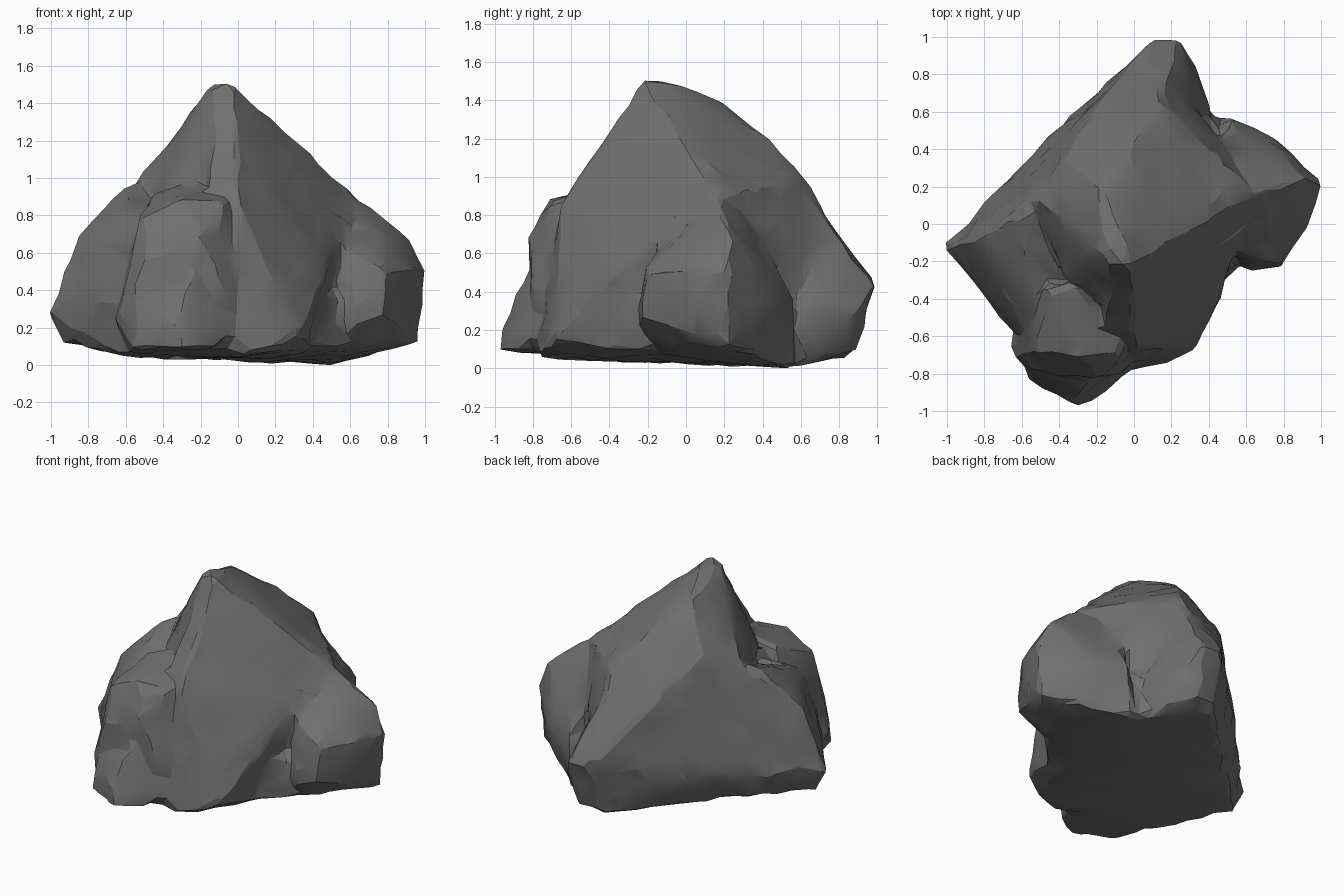
import bpy
import bmesh
from math import radians
from mathutils import noise

cube = bpy.data.objects.get("Cube")
if cube:
    bpy.data.objects.remove(cube, do_unlink=True)

stone = bpy.data.materials.new("dark grey stone")
stone.use_nodes = True
GREY = (0.16, 0.16, 0.16, 1)
stone.diffuse_color = GREY
bsdf = next(n for n in stone.node_tree.nodes if n.type == "BSDF_PRINCIPLED")
bsdf.inputs["Base Color"].default_value = GREY
bsdf.inputs["Roughness"].default_value = 0.9


def add_lump(bm, points):
    """Add one convex boulder spanning the given corner points."""
    part = bmesh.new()
    for p in points:
        part.verts.new(p)
    hull = bmesh.ops.convex_hull(part, input=part.verts[:])
    unused = {g for g in hull["geom_interior"] + hull["geom_unused"]
              if isinstance(g, bmesh.types.BMVert)}
    bmesh.ops.delete(part, geom=list(unused), context="VERTS")
    bmesh.ops.recalc_face_normals(part, faces=part.faces[:])
    temp = bpy.data.meshes.new("lump")
    part.to_mesh(temp)
    part.free()
    bm.from_mesh(temp)
    bpy.data.meshes.remove(temp)


bm = bmesh.new()

# Solid foot joining all the lobes
foot = [(-.88, -.12, .12), (-.42, .36, .1), (.06, .84, .06), (.33, .68, .04),
        (.48, .52, .01), (.85, .1, .12), (.46, -.12, .09), (.27, -.55, .08),
        (0, -.7, .06), (-.6, -.5, .05)]
add_lump(bm, foot + [(x * .95, y * .95, .36) for x, y, z in foot])

# Summit block with the sloping slab behind the peak
add_lump(bm, [
    (-.14, -.2, 1.49), (-.04, -.22, 1.5), (-.18, .2, 1.38), (-.08, -.05, 1.49),
    (.02, .48, 1.15), (.15, .62, 1), (.65, .17, .88), (.4, .4, .92),
    (-.52, .14, 1), (-.37, .34, 1.09), (-.22, .6, .86), (-.49, .43, .3),
    (-.42, .38, .1), (.07, .95, .42), (.06, .86, .06), (.32, .62, .03),
    (.4, .1, .05), (-.38, -.28, .92), (-.18, -.42, 1), (-.17, -.3, 1.23)])

# Front wedge running down from the peak
add_lump(bm, [
    (-.13, -.19, 1.48), (-.03, -.22, 1.5), (.65, .17, .88), (.26, -.04, 1.18),
    (0, -.65, .87), (-.16, -.56, .92), (.27, -.45, .74), (.47, -.36, .53),
    (.33, -.67, .16), (.38, -.45, .13), (.16, -.74, .08), (0, -.77, .07),
    (-.1, 0, .06), (.28, -.52, .08), (.5, .1, .05)])

# Left shoulder
add_lump(bm, [
    (-1.01, -.12, .28), (-.93, -.12, .12), (-.94, -.1, .46), (-.85, -.1, .7),
    (-.71, 0, .86), (-.6, 0, .94), (-.5, .14, 1), (-.62, -.56, .05),
    (-.64, -.58, .36), (-.55, -.45, .76), (-.58, -.56, .6), (-.49, .43, .3),
    (-.42, .38, .1), (-.37, .34, 1), (-.1, -.1, .8), (-.1, -.4, .06)])

# Front lobe with its protruding toe
add_lump(bm, [
    (-.52, -.68, .78), (-.3, -.7, .88), (-.06, -.68, .87), (-.46, -.33, .92),
    (-.2, -.35, .98), (-.5, -.79, .55), (-.2, -.82, .7), (-.1, -.8, .45),
    (-.62, -.72, .32), (-.65, -.65, .25), (-.56, -.8, .08), (0, -.77, .08),
    (-.1, -.3, .06), (-.6, -.4, .06)])
add_lump(bm, [
    (-.3, -.98, .1), (-.21, -.95, .09), (-.32, -.95, .22), (-.56, -.83, .08),
    (-.55, -.8, .3), (-.1, -.86, .1), (-.25, -.83, .5), (0, -.72, .3),
    (-.3, -.5, .06)])

# Side lobe, undercut along the front
add_lump(bm, [
    (1, .22, .5), (.96, .22, .12), (.93, 0, .5), (.9, .02, .19),
    (.78, -.23, .27), (.77, -.21, .52), (.62, -.25, .23), (.6, -.12, .08),
    (.6, -.17, .58), (.92, .24, .68), (.7, .18, .86), (.72, .48, .33),
    (.72, .38, .56), (.52, .57, .35), (.48, .56, -.01), (.45, .3, .85),
    (.3, .1, .9), (.3, .1, .05)])

# Back lobe
add_lump(bm, [
    (.08, .98, .44), (.24, .98, .43), (.3, .9, .3), (.33, .74, .45),
    (.22, .89, .1), (.07, .89, .1), (.06, .86, .62), (.2, .83, .64),
    (.15, .67, .85), (.42, .61, .25), (.38, .62, .03), (.1, .4, .7)])

mesh = bpy.data.meshes.new("boulder")
bm.to_mesh(mesh)
bm.free()
boulder = bpy.data.objects.new("boulder", mesh)
bpy.context.collection.objects.link(boulder)


def bake(obj):
    """Replace the mesh by its modified result."""
    bpy.context.view_layer.update()
    graph = bpy.context.evaluated_depsgraph_get()
    result = bpy.data.meshes.new_from_object(obj.evaluated_get(graph))
    obj.modifiers.clear()
    obj.data = result


# Fuse the lumps and soften the joints
remesh = boulder.modifiers.new("fuse", "REMESH")
remesh.mode = "VOXEL"
remesh.voxel_size = 0.025
soften = boulder.modifiers.new("weather", "SMOOTH")
soften.factor = 0.5
soften.iterations = 6
bake(boulder)

# Rough the surface
for v in boulder.data.vertices:
    bump = noise.noise(v.co * 4) * 0.01 + noise.noise(v.co * 9) * 0.012
    v.co += v.normal * (bump + 0.004)

# Break it into irregular facets
facets = boulder.modifiers.new("facets", "DECIMATE")
facets.ratio = 0.04
bake(boulder)

# Rest it on the ground
for v in boulder.data.vertices:
    v.co.z = max(v.co.z, 0)

boulder.data.name = "boulder"
boulder.data.materials.clear()
boulder.data.materials.append(stone)
for other in bpy.context.selected_objects:
    other.select_set(False)
boulder.select_set(True)
bpy.context.view_layer.objects.active = boulder
bpy.ops.object.shade_smooth_by_angle(angle=radians(20))
